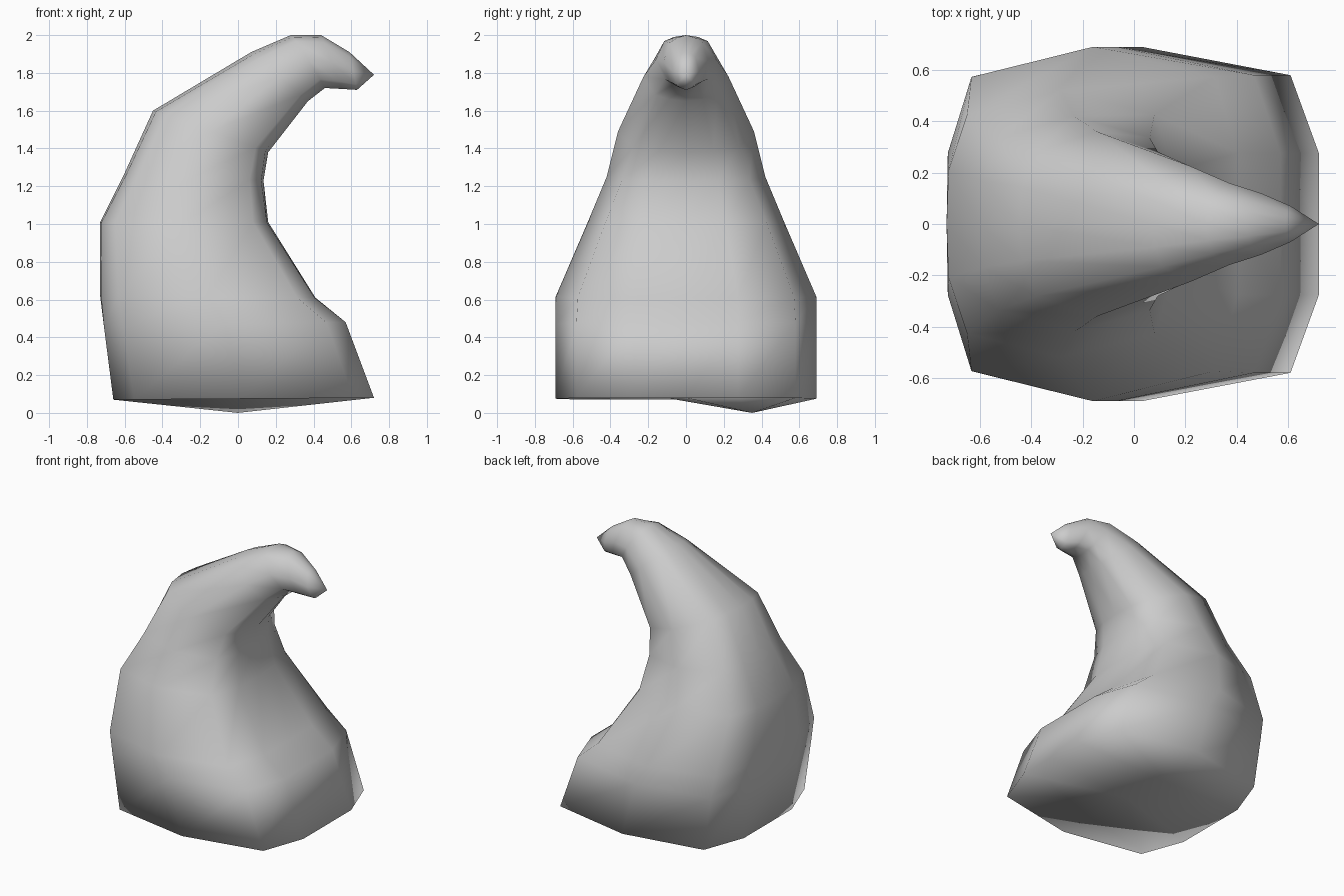
import bpy, bmesh

if "Cube" in bpy.data.objects:
    bpy.data.objects.remove(bpy.data.objects["Cube"])

# Cross-sections: back (x, z), front (x, z), half width, middle lift, corner fullness
SECTIONS = [
    ((-0.66, 0.07), (0.72, 0.08), 0.69, 0.00, 0.84),
    ((-0.71, 0.46), (0.57, 0.48), 0.69, 0.00, 0.84),
    ((-0.73, 0.62), (0.41, 0.61), 0.69, 0.00, 0.83),
    ((-0.73, 1.01), (0.16, 1.01), 0.52, 0.00, 0.82),
    ((-0.60, 1.27), (0.135, 1.23), 0.42, 0.00, 0.80),
    ((-0.45, 1.60), (0.16, 1.38), 0.36, 0.00, 0.78),
    ((0.07, 1.91), (0.37, 1.65), 0.225, 0.00, 0.74),
    ((0.28, 2.00), (0.46, 1.72), 0.16, 0.01, 0.72),
    ((0.44, 2.00), (0.55, 1.715), 0.12, 0.00, 0.72),
    ((0.59, 1.91), (0.63, 1.71), 0.07, 0.00, 0.72),
]


def unit_section(k):
    """Twelve-sided rounded square, corners at fullness k."""
    e = 0.4
    s = 0.9 + 0.1 * (k - 0.72) / 0.12
    half = [(1, 0), (s, e), (k, k), (0, 1), (-k, k), (-s, e), (-1, 0)]
    return half + [(u, -v) for u, v in half[-2:0:-1]]


bm = bmesh.new()

# Curved horn body lofted through the sections
rings = []
for (bx, bz), (fx, fz), w, lift, k in SECTIONS:
    cx, cz = (bx + fx) / 2, (bz + fz) / 2
    dx, dz = (fx - bx) / 2, (fz - bz) / 2
    rings.append([bm.verts.new((cx + u * dx, v * w, cz + u * dz + lift * abs(v)))
                  for u, v in unit_section(k)])
n = len(rings[0])
for a, b in zip(rings, rings[1:]):
    for i in range(n):
        j = (i + 1) % n
        bm.faces.new((a[i], a[j], b[j], b[i]))

# Pointed tip
tip = bm.verts.new((0.72, 0, 1.79))
for i in range(n):
    bm.faces.new((rings[-1][i], rings[-1][(i + 1) % n], tip))

# Underside: flat in front, dipping to an off-centre low point behind
base = rings[0]
low = bm.verts.new((0, 0.35, 0))
mid = bm.verts.new((0, -0.08, 0.075))
for i in range(n):
    j = (i + 1) % n
    bm.faces.new((base[j], base[i], low if i < 6 else mid))
bm.faces.new((base[0], mid, low))
bm.faces.new((base[6], low, mid))

bmesh.ops.recalc_face_normals(bm, faces=bm.faces)
mesh = bpy.data.meshes.new("curved_horn")
bm.to_mesh(mesh)
bm.free()
for p in mesh.polygons:
    p.use_smooth = True
horn = bpy.data.objects.new("curved_horn", mesh)
bpy.context.collection.objects.link(horn)
